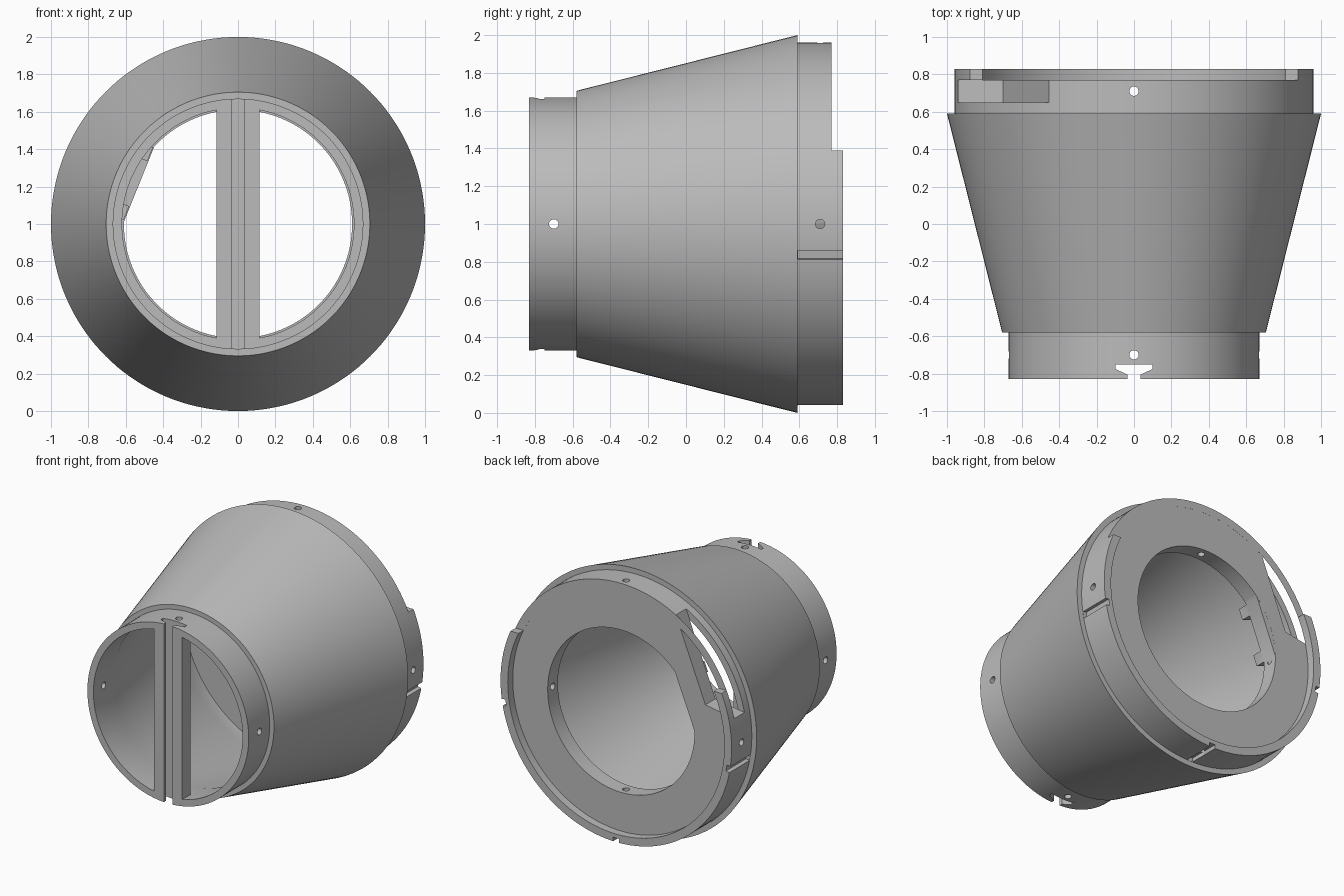
import bpy, bmesh, math
from mathutils import Matrix, Vector

old = bpy.data.objects.get("Cube")
if old:
    bpy.data.objects.remove(old, do_unlink=True)

grey = bpy.data.materials.new("plain grey")
grey.use_nodes = True
COLOUR = (0.5, 0.5, 0.5, 1)
grey.diffuse_color = COLOUR
grey.node_tree.nodes["Principled BSDF"].inputs["Base Color"].default_value = COLOUR

AXIS_Z = 1.0                                   # height of the turning axis
CHORD = math.radians(158)                      # direction of the flat side of the rear hole
N = Vector((math.cos(CHORD), 0, math.sin(CHORD)))
T = Vector((N.z, 0, -N.x))


def finish(bm, name):
    bmesh.ops.recalc_face_normals(bm, faces=bm.faces[:])
    mesh = bpy.data.meshes.new(name)
    bm.to_mesh(mesh)
    bm.free()
    mesh.materials.append(grey)
    ob = bpy.data.objects.new(name, mesh)
    ob.location.z = AXIS_Z
    bpy.context.collection.objects.link(ob)
    return ob


def lathe(name, profile, n=144):
    """Turn a closed (radius, y) profile about the y axis."""
    bm = bmesh.new()
    rings = []
    for i in range(n):
        a = 2 * math.pi * i / n
        rings.append([bm.verts.new((r * math.cos(a), y, r * math.sin(a))) for r, y in profile])
    m = len(profile)
    for i in range(n):
        p, q = rings[i], rings[(i + 1) % n]
        for j in range(m):
            k = (j + 1) % m
            bm.faces.new((p[j], p[k], q[k], q[j]))
    return finish(bm, name)


def prism(name, points, offset):
    """Extrude a flat polygon of 3D points by an offset."""
    bm = bmesh.new()
    a = [bm.verts.new(p) for p in points]
    b = [bm.verts.new(Vector(p) + Vector(offset)) for p in points]
    bm.faces.new(a)
    bm.faces.new(b[::-1])
    for i in range(len(a)):
        j = (i + 1) % len(a)
        bm.faces.new((a[i], a[j], b[j], b[i]))
    return finish(bm, name)


def box(name, u, d, t, y):
    """Box spanning d along direction u, t across it, and y along the axis."""
    w = Vector((u.z, 0, -u.x))
    pts = [u * a + w * b + Vector((0, y[0], 0))
           for a, b in ((d[0], t[0]), (d[1], t[0]), (d[1], t[1]), (d[0], t[1]))]
    return prism(name, pts, (0, y[1] - y[0], 0))


def drill(u, y, start=0.4):
    """Small radial hole cutter."""
    bm = bmesh.new()
    rot = u.to_track_quat('Z', 'Y').to_matrix().to_4x4()
    place = Matrix.Translation(u * (start + 1.2) / 2 + Vector((0, y, 0))) @ rot
    bmesh.ops.create_cone(bm, cap_ends=True, segments=24, radius1=0.025, radius2=0.025,
                          depth=1.2 - start, matrix=place)
    return finish(bm, "drill")


def combine(target, tool, operation):
    mod = target.modifiers.new("bool", 'BOOLEAN')
    mod.operation, mod.solver, mod.object = operation, 'EXACT', tool
    bpy.context.view_layer.objects.active = target
    bpy.ops.object.modifier_apply(modifier=mod.name)
    bpy.data.objects.remove(tool, do_unlink=True)


# Hollow body: front tube, cone, rear collar, rear plate and rim
body = lathe("cone_adapter_body", [
    (0.62, -0.83), (0.67, -0.83), (0.67, -0.58), (0.705, -0.58), (1.0, 0.59), (0.96, 0.59),
    (0.96, 0.83), (0.90, 0.83), (0.90, 0.77), (0.61, 0.77), (0.61, 0.65), (0.91, 0.65),
    (0.91, 0.55), (0.63, -0.58)])

X, Z = Vector((1, 0, 0)), Vector((0, 0, 1))

# Rim is missing above a level line
combine(body, box("rim_cutter", Z, (0.39, 1.2), (-1.2, 1.2), (0.7705, 0.95)), 'DIFFERENCE')

# Screw holes around the front tube and the rear plate
for u in (X, -X, Z, -Z):
    for y in (-0.70, 0.71):
        combine(body, drill(u, y), 'DIFFERENCE')

# Grooves across the collar
for deg in (-9.8, 189.8, 270):
    u = Vector((math.cos(math.radians(deg)), 0, math.sin(math.radians(deg))))
    combine(body, box("groove_cutter", u, (0.93, 1.1), (-0.024, 0.024), (0.592, 0.9)), 'DIFFERENCE')

# Flat-sided bar in the rear hole, then the open pocket outside it
combine(body, box("flat_bar", N, (0.57, 0.76), (-0.29, 0.29), (0.651, 0.7695)), 'UNION')
top = N * 0.74 + T * 0.95
pocket = [(-0.70, 0.649, 0.235), (-0.94, 0.649, 0.195), (-1.3, 0.649, 0.135),
          (-1.3, 0.649, 1.2), (top.x, 0.649, top.z)]
combine(body, prism("pocket_cutter", pocket, (0, 0.1215, 0)), 'DIFFERENCE')

# Small blocks on the inner side of the flat bar
for t in (-0.17, 0.17):
    combine(body, box("block", N, (0.575, 0.68), (t - 0.04, t + 0.04), (0.57, 0.66)), 'UNION')

# Upright bar across the front tube with its T-shaped slot
combine(body, box("front_bar", Z, (-0.64, 0.64), (-0.115, 0.115), (-0.83, -0.73)), 'UNION')
half = [(0.035, -0.9), (0.035, -0.805), (0.1, -0.775), (0.1, -0.75)]
outline = half + [(-x, y) for x, y in reversed(half)]
combine(body, prism("slot_cutter", [(x, y, -0.9) for x, y in outline], (0, 0, 1.8)), 'DIFFERENCE')

# Smooth round walls with sharp rims
bpy.ops.object.select_all(action='DESELECT')
body.select_set(True)
bpy.context.view_layer.objects.active = body
bpy.ops.object.shade_smooth_by_angle(angle=math.radians(25))
